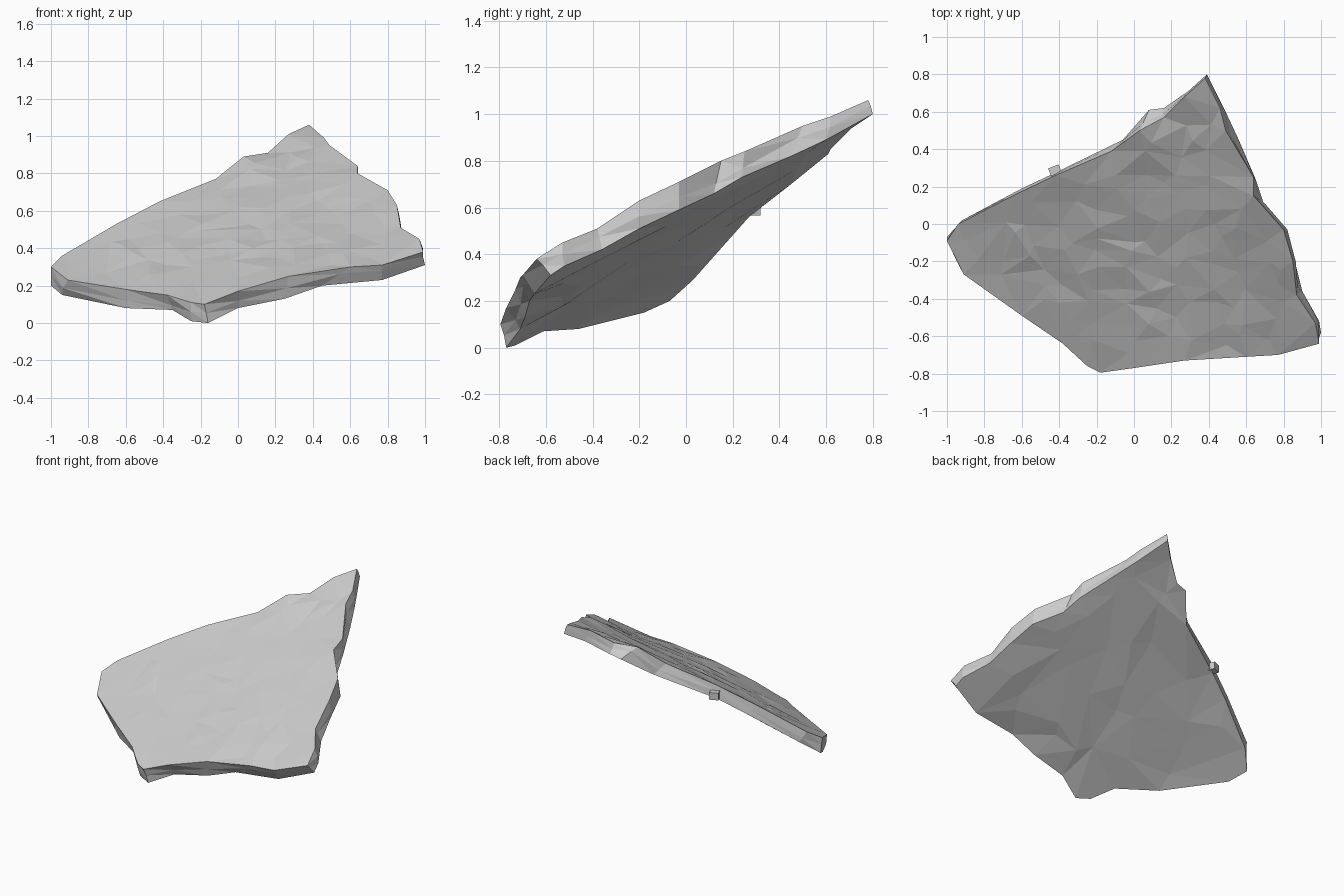
import bpy, bmesh, random
from mathutils import Vector, Matrix
from mathutils.geometry import delaunay_2d_cdt, intersect_point_line

if "Cube" in bpy.data.objects:
    bpy.data.objects.remove(bpy.data.objects["Cube"])

random.seed(7)

# Matching rims of the upper and lower broken faces, counter-clockwise
TOP = [(-.18, -.795, .10), (0, -.77, .17), (.27, -.73, .25), (.60, -.71, .30),
       (.77, -.70, .31), (.99, -.64, .38), (.97, -.53, .45), (.87, -.38, .51),
       (.85, -.20, .63), (.80, -.03, .71), (.64, .15, .80), (.64, .25, .84),
       (.49, .50, .95), (.46, .62, .99), (.38, .78, 1.06), (.27, .68, 1.01),
       (.16, .57, .91), (.03, .50, .89), (-.12, .39, .77), (-.42, .26, .65),
       (-.65, .15, .53), (-.94, 0, .36), (-1, -.09, .30), (-.91, -.27, .23),
       (-.60, -.49, .18), (-.38, -.64, .15), (-.25, -.76, .11)]
BOTTOM = [(-.16, -.77, 0), (0, -.71, .08), (.25, -.69, .13), (.45, -.67, .20),
          (.77, -.65, .23), (1, -.58, .31), (.99, -.52, .35), (.90, -.36, .42),
          (.86, -.20, .51), (.82, -.03, .59), (.69, .12, .66), (.65, .24, .73),
          (.56, .45, .82), (.49, .60, .89), (.39, .80, 1), (.29, .71, .94),
          (.16, .62, .85), (.08, .61, .83), (-.06, .45, .70), (-.43, .27, .56),
          (-.60, .19, .47), (-.90, .03, .29), (-1, -.07, .20), (-.94, -.18, .15),
          (-.60, -.46, .08), (-.35, -.61, .07), (-.25, -.73, .01)]


def plane(p):
    return .54 + .196 * p.x + .571 * p.y


def rim_height(p, rim):
    """Height of the slab plane, corrected towards the nearby rim."""
    weights = [1 / ((p - r.xy).length ** 2.5 + .001) for r in rim]
    total = sum(w * (r.z - plane(r)) for w, r in zip(weights, rim))
    return plane(p) + total / sum(weights)


def rim_distance(p, rim):
    best = 9
    for i, a in enumerate(rim):
        a, b = a.xy, rim[i - 1].xy
        t = intersect_point_line(p, a, b)[1]
        q = a.lerp(b, min(1, max(0, t)))
        best = min(best, (p - q).length)
    return best


def rough_face(bm, rim_verts, step_x, step_y, bump):
    """Fill a rim with an irregular faceted surface."""
    rim = [v.co.copy() for v in rim_verts]
    n = len(rim)
    pts = [r.xy for r in rim]
    for i in range(int(2 / step_x) + 1):
        for j in range(int(1.6 / step_y) + 1):
            p = Vector((-1 + (i + random.uniform(-.4, .4)) * step_x,
                        -.8 + (j + random.uniform(-.4, .4)) * step_y))
            if rim_distance(p, rim) > .06:
                pts.append(p)
    co, _, faces, orig, _, _ = delaunay_2d_cdt(pts, [], [list(range(n))], 1, 1e-5)
    made = {}
    for f in faces:
        for k in f:
            if k in made:
                continue
            on_rim = [o for o in orig[k] if o < n]
            if on_rim:
                made[k] = rim_verts[on_rim[0]]
            else:
                p = co[k].xy
                z = rim_height(p, rim) + random.uniform(-bump, bump)
                made[k] = bm.verts.new((p.x, p.y, z))
        bm.faces.new([made[k] for k in f])


def add_object(name, bm):
    bmesh.ops.recalc_face_normals(bm, faces=bm.faces[:])
    mesh = bpy.data.meshes.new(name)
    bm.to_mesh(mesh)
    bm.free()
    bpy.context.collection.objects.link(bpy.data.objects.new(name, mesh))


bm = bmesh.new()
top = [bm.verts.new(c) for c in TOP]
bottom = [bm.verts.new(c) for c in BOTTOM]

# Chipped middle ring of the broken edge
middle = []
for a, b in zip(top, bottom):
    c = a.co.lerp(b.co, random.uniform(.35, .7))
    grow = 1 + random.uniform(-.008, .012)
    middle.append(bm.verts.new((max(-1, min(1, c.x * grow)),
                                max(-.8, min(.8, c.y * grow)), c.z)))
for upper, lower in ((top, middle), (middle, bottom)):
    for i in range(len(upper)):
        quad = (upper[i - 1], lower[i - 1], lower[i], upper[i])
        bm.faces.new((quad[0], quad[1], quad[2]))
        bm.faces.new((quad[0], quad[2], quad[3]))

# Finely rippled upper face, coarser under face
rough_face(bm, top, .16, .09, .008)
rough_face(bm, bottom, .25, .2, .010)
add_object("rock_slab", bm)

# Small chip standing out of the back edge
chip = bmesh.new()
bmesh.ops.create_cube(chip, size=1, matrix=Matrix.Translation((-.42, .28, .59))
                      @ Matrix.Rotation(.4, 4, 'Z') @ Matrix.Diagonal((.06, .06, .05, 1)))
add_object("edge_chip", chip)
